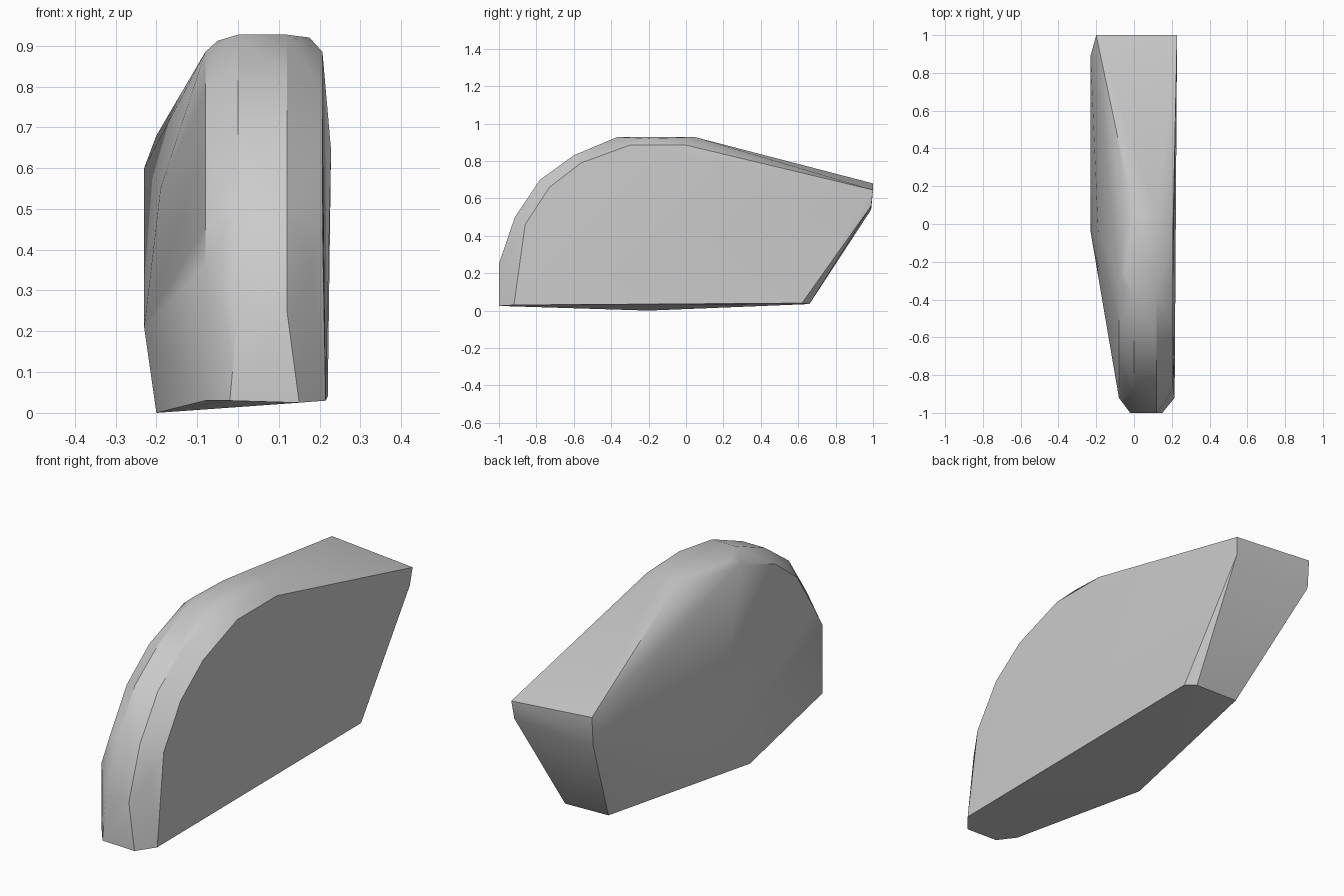
import bpy
import bmesh
import math

default_cube = bpy.data.objects.get("Cube")
if default_cube:
    bpy.data.objects.remove(default_cube, do_unlink=True)


def make_material(name, level):
    material = bpy.data.materials.new(name)
    material.use_nodes = True
    colour = (level, level, level, 1)
    material.diffuse_color = colour
    shader = next(n for n in material.node_tree.nodes if n.type == "BSDF_PRINCIPLED")
    shader.inputs["Base Color"].default_value = colour
    return material


def place_profile(profile, x):
    """Stand a (y, z) profile upright at the given x."""
    return [(x, y, z) for y, z in profile]


# Rounded crest that runs up the front and over the top
crest = [(-1, .03), (-1, .25), (-.915, .5), (-.78, .7), (-.6, .83), (-.37, .927), (.05, .927)]
# Softer rim on both sides of the crest
rim = [(-.92, .03), (-.92, .36), (-.86, .46), (-.73, .66), (-.56, .79), (-.3, .885)]

points = []
for x in (0, .12):
    points += place_profile(crest, x)
points += place_profile(rim, -.08)
points += place_profile(rim[2:], .207)

# Wider front foot
points += [(-.02, -1, .03), (.15, -1, .025), (.215, -.92, .03), (.18, -.92, .36)]
# Upper shoulders
points += [(-.05, -.27, .912), (-.05, -.04, .905), (.175, -.2, .92), (.207, 0, .885)]
# Slanted back end
points += [(-.2, 1, .68), (-.2, .99, .54), (.228, 1, .645), (.22, .99, .56)]
points += [(-.05, .66, .04), (.18, .66, .035), (.22, .62, .04)]
# Bulge on the right side and the lowest corner
points += [(-.23, .89, .6), (-.23, -.04, .21), (-.19, -.04, .55), (-.2, -.2, 0)]

# Wrap all the outlines in one faceted shell
shell = bmesh.new()
for point in points:
    shell.verts.new(point)
hull = bmesh.ops.convex_hull(shell, input=shell.verts[:], use_existing_faces=False)
inside = {g for g in hull["geom_interior"] + hull["geom_unused"]
          if isinstance(g, bmesh.types.BMVert)}
bmesh.ops.delete(shell, geom=list(inside), context="VERTS")
bmesh.ops.dissolve_limit(shell, angle_limit=math.radians(1),
                         verts=shell.verts[:], edges=shell.edges[:])
bmesh.ops.recalc_face_normals(shell, faces=shell.faces[:])

mesh = bpy.data.meshes.new("rounded_block")
shell.to_mesh(mesh)
shell.free()
mesh.materials.append(make_material("plain_grey", .6))

block = bpy.data.objects.new("rounded_block", mesh)
bpy.context.collection.objects.link(block)

# Blend the gentle facets and keep the hard edges crisp
bpy.ops.object.select_all(action="DESELECT")
block.select_set(True)
bpy.context.view_layer.objects.active = block
bpy.ops.object.shade_smooth_by_angle(angle=math.radians(30))
